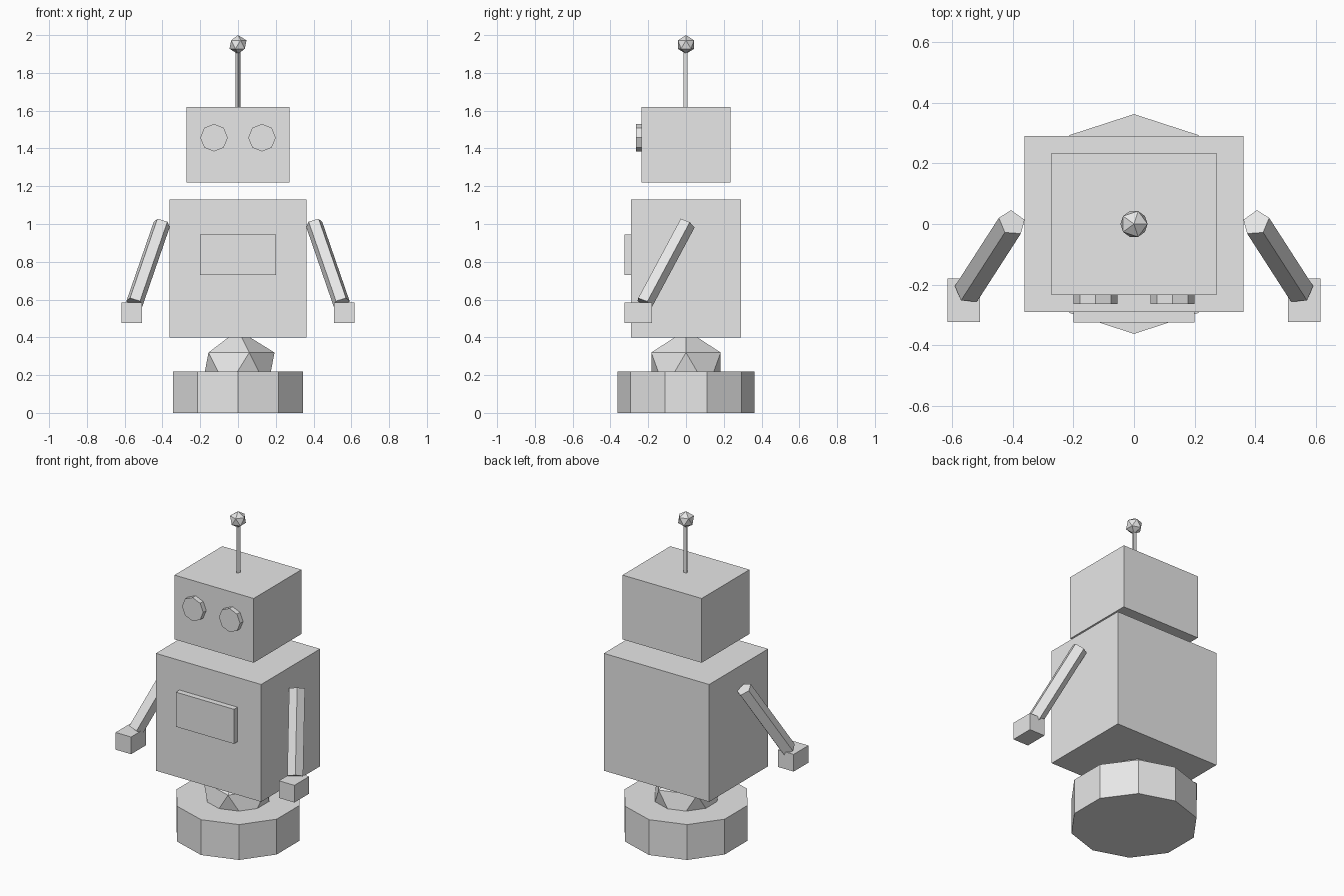
import bpy
import math
from mathutils import Vector

default = bpy.data.objects.get("Cube")
if default:
    bpy.data.objects.remove(default, do_unlink=True)

# One plain grey for every part
GREY = (0.8, 0.8, 0.8, 1.0)
grey = bpy.data.materials.new("plain_grey")
grey.use_nodes = True
grey.diffuse_color = GREY
grey.node_tree.nodes["Principled BSDF"].inputs["Base Color"].default_value = GREY


def finish(name):
    obj = bpy.context.object
    obj.name = name
    obj.data.materials.clear()
    obj.data.materials.append(grey)
    return obj


def box(name, center, size):
    bpy.ops.mesh.primitive_cube_add(size=1, location=center)
    obj = finish(name)
    obj.scale = size
    return obj


def rod(name, sides, radius, start, end, rotation=None):
    """Prism running from start to end."""
    start, end = Vector(start), Vector(end)
    axis = end - start
    if rotation is None:
        rotation = Vector((0, 0, 1)).rotation_difference(axis).to_euler()
    bpy.ops.mesh.primitive_cylinder_add(
        vertices=sides, radius=radius, depth=axis.length,
        location=(start + end) / 2, rotation=rotation)
    return finish(name)


def ball(name, radius, z):
    bpy.ops.mesh.primitive_ico_sphere_add(subdivisions=1, radius=radius, location=(0, 0, z))
    return finish(name)


# Base and waist joint
rod("base", 10, 0.363, (0, 0, 0), (0, 0, 0.22))
ball("waist_joint", 0.216, 0.223)

# Body, chest panel and head
box("body", (0, 0, 0.765), (0.725, 0.58, 0.73))
box("chest_panel", (0, -0.3, 0.838), (0.4, 0.05, 0.215))
box("head", (0, 0, 1.42), (0.545, 0.47, 0.4))

# Antenna
rod("antenna_rod", 3, 0.0145, (0, 0, 1.6), (0, 0, 1.94), (0, 0, math.pi))
ball("antenna_tip", 0.05, 1.95)

# Eyes, arms and hands on both sides
for side, label in ((1, "left"), (-1, "right")):
    rod(label + "_eye", 8, 0.073, (side * 0.127, -0.265, 1.457),
        (side * 0.127, -0.22, 1.457), (math.pi / 2, 0, 0))
    rod(label + "_arm", 5, 0.047, (side * 0.548, -0.221, 0.583),
        (side * 0.403, 0.004, 1.003))
    box(label + "_hand", (side * 0.562, -0.252, 0.53), (0.107, 0.145, 0.107))
